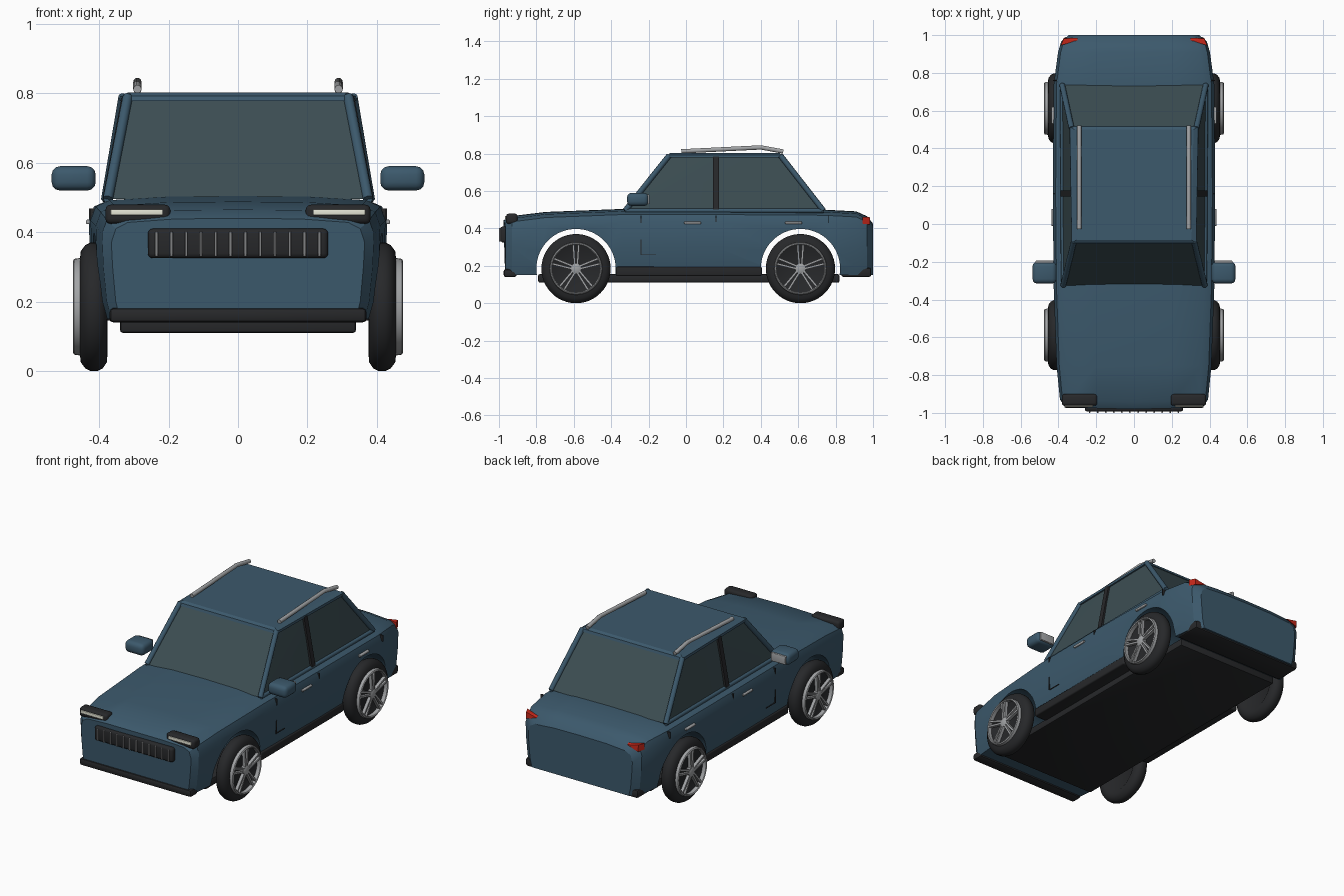
import bpy, bmesh, math
from mathutils import Vector, Matrix

if "Cube" in bpy.data.objects:
    bpy.data.objects.remove(bpy.data.objects["Cube"])


def material(name, r, g, b):
    m = bpy.data.materials.new(name)
    m.diffuse_color = (r, g, b, 1)
    m.use_nodes = True
    m.node_tree.nodes["Principled BSDF"].inputs["Base Color"].default_value = m.diffuse_color
    return m


PAINT = material("paint", 0.045, 0.10, 0.15)
GLASS = material("glass", 0.045, 0.075, 0.085)
DARK = material("dark_trim", 0.02, 0.021, 0.023)
METAL = material("metal", 0.36, 0.37, 0.38)
LAMP = material("lamp", 0.8, 0.8, 0.68)
RED = material("tail_red", 0.55, 0.02, 0.01)


def finish(bm, name, mat, angle=30):
    bmesh.ops.recalc_face_normals(bm, faces=bm.faces)
    me = bpy.data.meshes.new(name)
    bm.to_mesh(me)
    bm.free()
    ob = bpy.data.objects.new(name, me)
    bpy.context.collection.objects.link(ob)
    me.materials.append(mat)
    smooth(ob, angle)
    return ob


def smooth(ob, angle=30):
    bpy.ops.object.select_all(action='DESELECT')
    ob.select_set(True)
    bpy.context.view_layer.objects.active = ob
    bpy.ops.object.shade_smooth_by_angle(angle=math.radians(angle))


def box(name, mat, x, y, z, r=0.0, seg=3):
    """Box from (min, max) ranges with rounded edges."""
    bm = bmesh.new()
    size = [b - a for a, b in (x, y, z)]
    mid = [(a + b) / 2 for a, b in (x, y, z)]
    bmesh.ops.create_cube(bm, size=1, matrix=Matrix.Translation(mid) @ Matrix.Diagonal((*size, 1)))
    if r:
        bmesh.ops.bevel(bm, geom=bm.edges[:], offset=r, segments=seg, profile=0.5, affect='EDGES')
    return finish(bm, name, mat)


def side_box(name, mat, x, y, z, r=0.0):
    for s, tag in ((1, "left"), (-1, "right")):
        box(f"{name}_{tag}", mat, sorted((s * x[0], s * x[1])), y, z, r)


def hull(name, mat, pts):
    bm = bmesh.new()
    for p in pts:
        bm.verts.new(p)
    bmesh.ops.convex_hull(bm, input=bm.verts)
    return finish(bm, name, mat, 20)


def tube(name, mat, pts, radius):
    cu = bpy.data.curves.new(name, 'CURVE')
    cu.dimensions = '3D'
    cu.bevel_depth, cu.bevel_resolution, cu.use_fill_caps = radius, 3, True
    sp = cu.splines.new('POLY')
    sp.points.add(len(pts) - 1)
    for p, co in zip(sp.points, pts):
        p.co = (*co, 1)
    ob = bpy.data.objects.new(name, cu)
    bpy.context.collection.objects.link(ob)
    cu.materials.append(mat)
    return ob


def lathe(name, mat, profile, centre, s, n=48):
    """Revolve (x, radius) points around the axle."""
    bm = bmesh.new()
    rings = []
    for i in range(n):
        a = math.tau * i / n
        rings.append([bm.verts.new((s * x, centre[0] + r * math.cos(a), centre[1] + r * math.sin(a)))
                      for x, r in profile])
    for i in range(n):
        for j in range(len(profile)):
            k = (j + 1) % len(profile)
            bm.faces.new((rings[i][j], rings[i][k], rings[i - 1][k], rings[i - 1][j]))
    bmesh.ops.remove_doubles(bm, verts=bm.verts, dist=1e-5)
    return finish(bm, name, mat, 40)


# Lower body: cross-sections lofted along y (y, half width, top z, bow)
stations = [(-0.965, 0.365, 0.44, 0.015), (-0.93, 0.392, 0.465, 0.01), (-0.75, 0.41, 0.488, 0),
            (-0.34, 0.425, 0.504, 0), (0.16, 0.43, 0.504, 0), (0.74, 0.425, 0.50, 0),
            (0.91, 0.402, 0.491, 0), (0.968, 0.385, 0.465, 0), (1.0, 0.345, 0.425, 0)]
bm = bmesh.new()
rows = []
for y, w, zt, bow in stations:
    half = [(0.5, zt - 0.002), (0.87, zt - 0.012), (0.965, zt - 0.03), (1.0, zt - 0.07),
            (0.99, 0.30), (0.965, 0.20), (0.93, 0.15)]
    sec = [(0, zt)] + half + [(-u, z) for u, z in reversed(half)]
    rows.append([bm.verts.new((u * w, y - bow * (1 - u * u), z)) for u, z in sec])
for a, b in zip(rows, rows[1:]):
    for i in range(len(a)):
        j = (i + 1) % len(a)
        bm.faces.new((a[i], a[j], b[j], b[i]))
bm.faces.new(rows[0])
bm.faces.new(rows[-1])
body = finish(bm, "body", PAINT, 28)

# Wheel arches cut right through
WHEELS = {"front": (-0.588, 0.185), "rear": (0.612, 0.185)}
for tag, (y, z) in WHEELS.items():
    cut = lathe("arch_cutter", DARK, [(-0.6, 0), (-0.6, 0.212), (0.6, 0.212), (0.6, 0)], (y, z), 1, 64)
    mod = body.modifiers.new("arch", 'BOOLEAN')
    mod.operation, mod.solver, mod.object = 'DIFFERENCE', 'EXACT', cut
    bpy.context.view_layer.objects.active = body
    bpy.ops.object.modifier_apply(modifier=mod.name)
    bpy.data.objects.remove(cut)
smooth(body, 28)

# Cabin glass, roof and pillars
BASE_F, TOP_F = (0.375, -0.325, 0.495), (0.318, -0.09, 0.79)
BASE_R, TOP_R = (0.38, 0.735, 0.495), (0.33, 0.505, 0.79)
corners = [(s * x, y, z) for x, y, z in (BASE_F, TOP_F, BASE_R, TOP_R) for s in (-1, 1)]
hull("cabin_glass", GLASS, corners)
hull("roof", PAINT, [(s * x, y, z) for s in (-1, 1) for x, y, z in
                     ((0.33, -0.105, 0.778), (0.342, 0.52, 0.778), (0.33, -0.1, 0.793),
                      (0.34, 0.515, 0.793), (0.305, -0.085, 0.803), (0.315, 0.50, 0.803))])
for s, tag in ((1, "left"), (-1, "right")):
    flip = lambda p: (s * p[0], p[1], p[2])
    tube(f"front_pillar_{tag}", PAINT, [flip(BASE_F), flip(TOP_F)], 0.015)
    tube(f"rear_pillar_{tag}", PAINT, [flip(BASE_R), flip(TOP_R)], 0.015)
    tube(f"window_sill_{tag}", PAINT, [flip(BASE_F), flip(BASE_R)], 0.012)
    hull(f"centre_pillar_{tag}", DARK, [(s * (x + d), y, z) for x, z in ((0.378, 0.5), (0.324, 0.785))
                                        for d in (-0.02, 0.012) for y in (0.145, 0.177)])
    tube(f"roof_rail_{tag}", METAL, [flip(p) for p in ((0.29, -0.025, 0.812), (0.29, 0.40, 0.833),
                                                       (0.29, 0.52, 0.811))], 0.012)
    # Tail lamp wedge
    hull(f"tail_lamp_{tag}", RED, [(s * x, y, z) for x, y, z in
                                   ((0.30, 0.972, 0.452), (0.30, 0.985, 0.445), (0.388, 0.945, 0.462),
                                    (0.388, 0.945, 0.425), (0.372, 0.982, 0.46), (0.372, 0.985, 0.42))])

# Wheels
for tag, c in WHEELS.items():
    for s, side in ((1, "left"), (-1, "right")):
        nm = f"{tag}_{side}"
        lathe("tyre_" + nm, DARK, [(0.385, 0), (0.385, 0.12), (0.376, 0.135), (0.378, 0.16), (0.39, 0.178),
                                   (0.405, 0.185), (0.425, 0.185), (0.44, 0.178), (0.453, 0.16),
                                   (0.456, 0.135), (0.448, 0.125), (0.448, 0)], c, s)
        lathe("rim_" + nm, METAL, [(0.445, 0.127), (0.472, 0.127), (0.476, 0.132), (0.472, 0.138),
                                   (0.445, 0.142)], c, s)
        lathe("hub_" + nm, METAL, [(0.44, 0), (0.44, 0.03), (0.468, 0.028), (0.473, 0.018), (0.473, 0)], c, s, 24)
        bm = bmesh.new()
        for i in range(5):
            for d in (-1, 1):
                m = (Matrix.Translation((s * 0.461, *c)) @ Matrix.Rotation(math.tau * i / 5, 4, 'X')
                     @ Matrix.Translation((0, d * 0.011, 0.077)) @ Matrix.Rotation(-d * 0.07, 4, 'X')
                     @ Matrix.Diagonal((0.018, 0.011, 0.11, 1)))
                bmesh.ops.create_cube(bm, size=1, matrix=m)
        finish(bm, "spokes_" + nm, METAL)

# Underside, sills and bumpers
box("floor", DARK, (-0.34, 0.34), (-0.79, 0.82), (0.11, 0.155), 0.008, 2)
side_box("sill", DARK, (0.33, 0.418), (-0.375, 0.405), (0.145, 0.195), 0.008)
box("front_bumper", DARK, (-0.37, 0.37), (-0.975, -0.905), (0.14, 0.182), 0.012, 2)
box("rear_bumper", DARK, (-0.372, 0.372), (0.83, 0.99), (0.14, 0.19), 0.012, 2)

# Grille and headlamps
box("grille", DARK, (-0.26, 0.26), (-0.993, -0.95), (0.325, 0.41), 0.014)
for i in range(12):
    x = -0.2345 + i * 0.04264
    box(f"grille_bar_{i + 1}", METAL, (x - 0.004, x + 0.004), (-1.0, -0.98), (0.33, 0.402), 0.002, 1)
side_box("headlamp_housing", DARK, (0.195, 0.382), (-0.962, -0.9), (0.424, 0.479), 0.015)
side_box("headlamp", LAMP, (0.217, 0.367), (-0.968, -0.95), (0.449, 0.466), 0.003)

# Mirrors, handles and door seams
side_box("mirror", PAINT, (0.41, 0.537), (-0.315, -0.2), (0.52, 0.59), 0.024)
side_box("mirror_glass", METAL, (0.425, 0.522), (-0.21, -0.194), (0.53, 0.58), 0.004)
for tag, y in (("front", -0.01), ("rear", 0.53)):
    side_box(f"{tag}_door_handle", METAL, (0.42, 0.438), (y, y + 0.09), (0.423, 0.436), 0.004)
for i, y in enumerate((-0.24, 0.16, 0.76)):
    side_box(f"door_seam_{i + 1}", DARK, (0.405, 0.4295 if y > 0 else 0.427), (y - 0.002, y + 0.002), (0.43, 0.468))
side_box("door_seam_low", DARK, (0.40, 0.4255), (-0.242, -0.238), (0.26, 0.34))
side_box("door_seam_base", DARK, (0.40, 0.422), (-0.24, -0.16), (0.257, 0.261))
